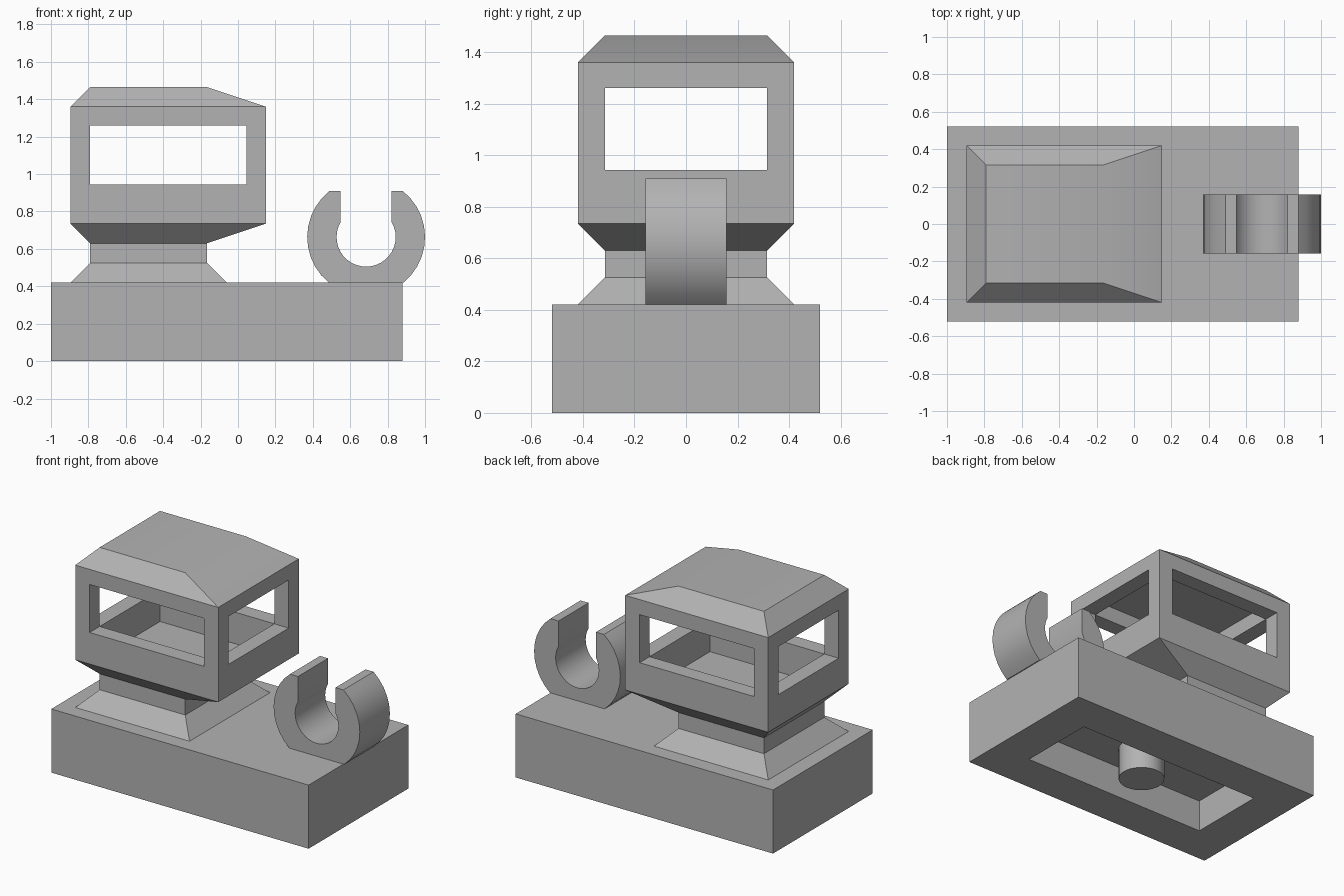
import bpy
import bmesh
from math import asin, cos, sin, pi, radians

cube = bpy.data.objects.get("Cube")
if cube:
    bpy.data.objects.remove(cube, do_unlink=True)

gray = bpy.data.materials.new("plain gray")
gray.use_nodes = True
GRAY = (0.45, 0.45, 0.45, 1)
gray.diffuse_color = GRAY
gray.node_tree.nodes["Principled BSDF"].inputs["Base Color"].default_value = GRAY


def loft(name, rings):
    """Closed solid through a list of rings with equal point counts."""
    bm = bmesh.new()
    loops = [[bm.verts.new(p) for p in ring] for ring in rings]
    n = len(loops[0])
    bm.faces.new(loops[0])
    bm.faces.new(loops[-1])
    for a, b in zip(loops, loops[1:]):
        for i in range(n):
            j = (i + 1) % n
            bm.faces.new((a[i], a[j], b[j], b[i]))
    bmesh.ops.recalc_face_normals(bm, faces=bm.faces)
    mesh = bpy.data.meshes.new(name)
    bm.to_mesh(mesh)
    bm.free()
    mesh.materials.append(gray)
    obj = bpy.data.objects.new(name, mesh)
    bpy.context.collection.objects.link(obj)
    return obj


def rect(x0, x1, y, z):
    return [(x0, -y, z), (x1, -y, z), (x1, y, z), (x0, y, z)]


def box(name, x0, x1, y, z0, z1):
    return loft(name, [rect(x0, x1, y, z0), rect(x0, x1, y, z1)])


def cut(obj, cutter):
    bpy.context.view_layer.objects.active = obj
    mod = obj.modifiers.new("cut", 'BOOLEAN')
    mod.operation = 'DIFFERENCE'
    mod.solver = 'EXACT'
    mod.object = cutter
    bpy.ops.object.modifier_apply(modifier=mod.name)
    bpy.data.objects.remove(cutter, do_unlink=True)


def circle(cx, r, z, n=32):
    return [(cx + r * cos(2 * pi * i / n), r * sin(2 * pi * i / n), z) for i in range(n)]


# Base block, hollow underneath, with a round peg in the recess
base = box("base", -1, 0.88, 0.52, 0, 0.42)
cut(base, box("recess_cutter", -0.74, 0.62, 0.26, -0.1, 0.21))
peg = loft("peg", [circle(-0.06, 0.14, 0), circle(-0.06, 0.14, 0.21)])

# Sloped foot, neck, flared cabin and roof in one lofted body
cabin = loft("cabin", [
    rect(-0.895, -0.06, 0.42, 0.42),
    rect(-0.79, -0.165, 0.315, 0.525),
    rect(-0.79, -0.165, 0.315, 0.63),
    rect(-0.895, 0.15, 0.42, 0.735),
    rect(-0.895, 0.15, 0.42, 1.36),
    rect(-0.79, -0.165, 0.315, 1.465),
])

# Hollow interior, then window openings through both directions
cut(cabin, box("interior_cutter", -0.79, 0.045, 0.315, 0.735, 1.36))
cut(cabin, box("front_back_window_cutter", -0.79, 0.045, 0.6, 0.943, 1.26))
cut(cabin, box("side_window_cutter", -1.1, 0.4, 0.315, 0.943, 1.26))

# Open clip: arcs from the slot edge around the bottom, clipped flat at top and base
CX, CZ, R_OUT, R_IN, SLOT, TOP, WIDTH = 0.685, 0.663, 0.315, 0.158, 0.137, 0.91, 0.157


def arc(r, start, end, n):
    return [(CX + r * cos(start + (end - start) * i / n),
             CZ + r * sin(start + (end - start) * i / n)) for i in range(n + 1)]


top_angle = asin((TOP - CZ) / R_OUT)
low_angle = asin((0.42 - CZ) / R_OUT)
slot_angle = asin(SLOT / R_IN)
profile = arc(R_OUT, top_angle, low_angle, 10)
profile += arc(R_OUT, pi - low_angle, pi - top_angle, 10)
profile += [(CX - SLOT, TOP)]
profile += arc(R_IN, pi / 2 + slot_angle, 2.5 * pi - slot_angle, 24)
profile += [(CX + SLOT, TOP)]
clip = loft("clip", [[(x, y, z) for x, z in profile] for y in (-WIDTH, WIDTH)])

# Smooth the round parts while keeping hard edges
for obj in (base, peg, cabin, clip):
    bpy.ops.object.select_all(action='DESELECT')
    obj.select_set(True)
    bpy.context.view_layer.objects.active = obj
    bpy.ops.object.shade_smooth_by_angle(angle=radians(30))
